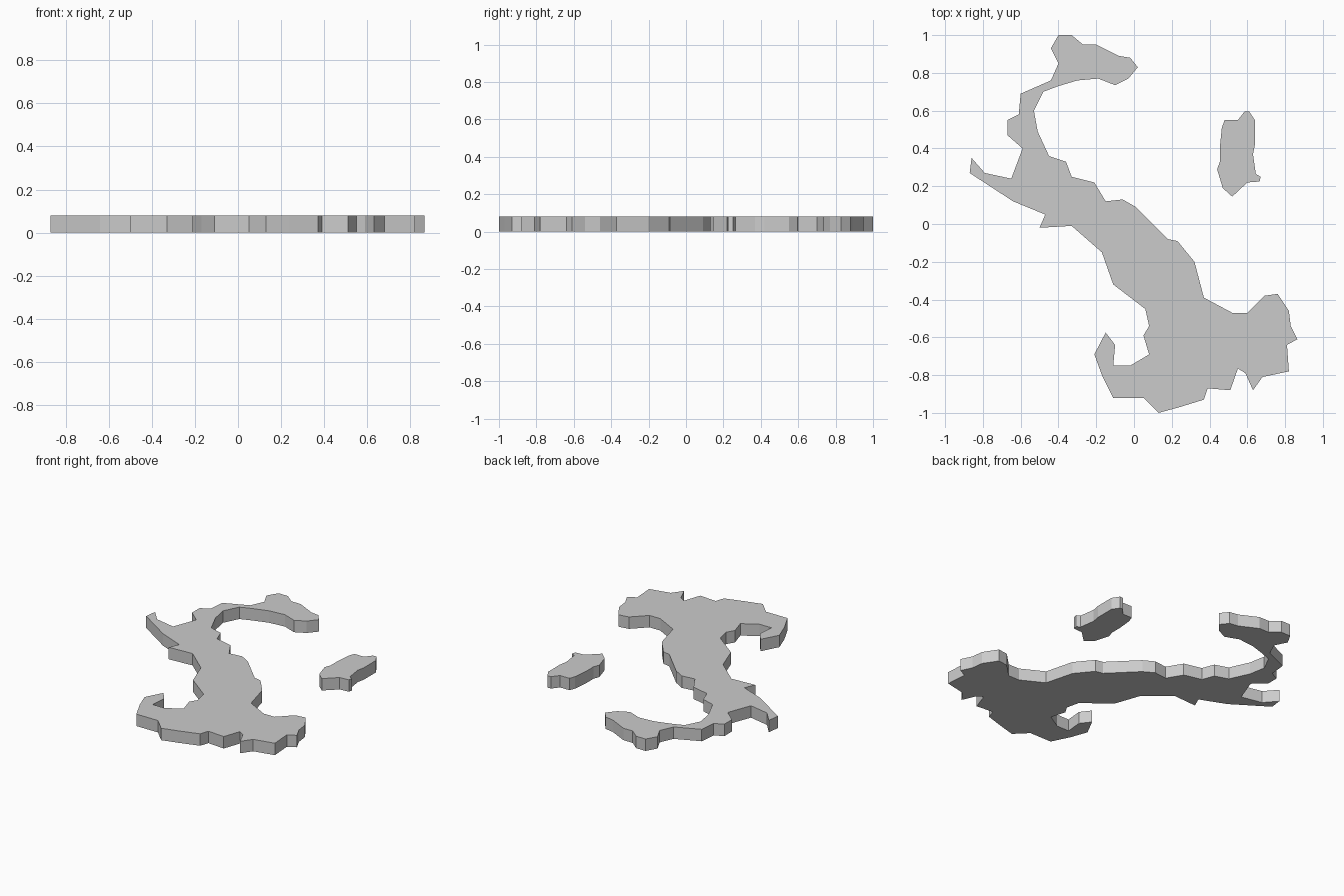
import bpy
import bmesh

THICKNESS = 0.08


def slab(name, outline):
    """Flat plate standing on z = 0, extruded from a closed outline."""
    bm = bmesh.new()
    base = bm.faces.new([bm.verts.new((x, y, 0)) for x, y in outline])
    top = bmesh.ops.extrude_face_region(bm, geom=[base], use_keep_orig=True)["geom"]
    bmesh.ops.translate(bm, vec=(0, 0, THICKNESS),
                        verts=[g for g in top if isinstance(g, bmesh.types.BMVert)])
    bmesh.ops.recalc_face_normals(bm, faces=bm.faces)
    mesh = bpy.data.meshes.new(name)
    bm.to_mesh(mesh)
    bm.free()
    obj = bpy.data.objects.new(name, mesh)
    bpy.context.collection.objects.link(obj)
    return obj


# mainland: clockwise from the northern tip, one row per stretch of coast
slab("mainland", [
    (-.40, 1.0), (-.33, 1.0), (-.27, .95), (-.20, .95), (-.08, .89), (-.02, .88), (.02, .83),
    (-.03, .77), (-.10, .735), (-.19, .77), (-.30, .76), (-.40, .73), (-.48, .70), (-.53, .60),
    (-.51, .49), (-.45, .36), (-.36, .33), (-.33, .25), (-.21, .22), (-.15, .12), (-.06, .13),
    (.01, .09), (.18, -.08), (.23, -.09), (.32, -.20), (.37, -.39), (.52, -.47), (.60, -.47),
    (.69, -.38), (.76, -.37), (.82, -.46), (.83, -.54), (.865, -.61), (.81, -.64), (.82, -.78),
    (.68, -.81), (.63, -.88), (.59, -.79), (.55, -.765), (.51, -.88), (.39, -.87), (.37, -.93),
    (.24, -.97), (.13, -1.0), (.05, -.92), (-.11, -.92), (-.17, -.80), (-.21, -.69),
    (-.15, -.575), (-.10, -.64), (-.11, -.75), (-.02, -.75), (.08, -.69), (.05, -.59),
    (.08, -.54), (.06, -.45), (-.11, -.32), (-.17, -.15), (-.33, -.01), (-.50, -.02),
    (-.47, .05), (-.64, .12), (-.87, .27), (-.86, .35), (-.79, .27), (-.65, .24), (-.59, .40),
    (-.67, .47), (-.67, .55), (-.61, .58), (-.60, .69), (-.44, .76), (-.40, .85), (-.44, .93),
])

# island off the east coast
slab("island", [
    (.48, .55), (.55, .55), (.585, .595), (.61, .595), (.64, .55), (.64, .42), (.63, .37),
    (.645, .265), (.67, .25), (.665, .225), (.60, .22), (.52, .145), (.47, .19), (.44, .29),
    (.455, .33), (.455, .41), (.465, .51),
])
